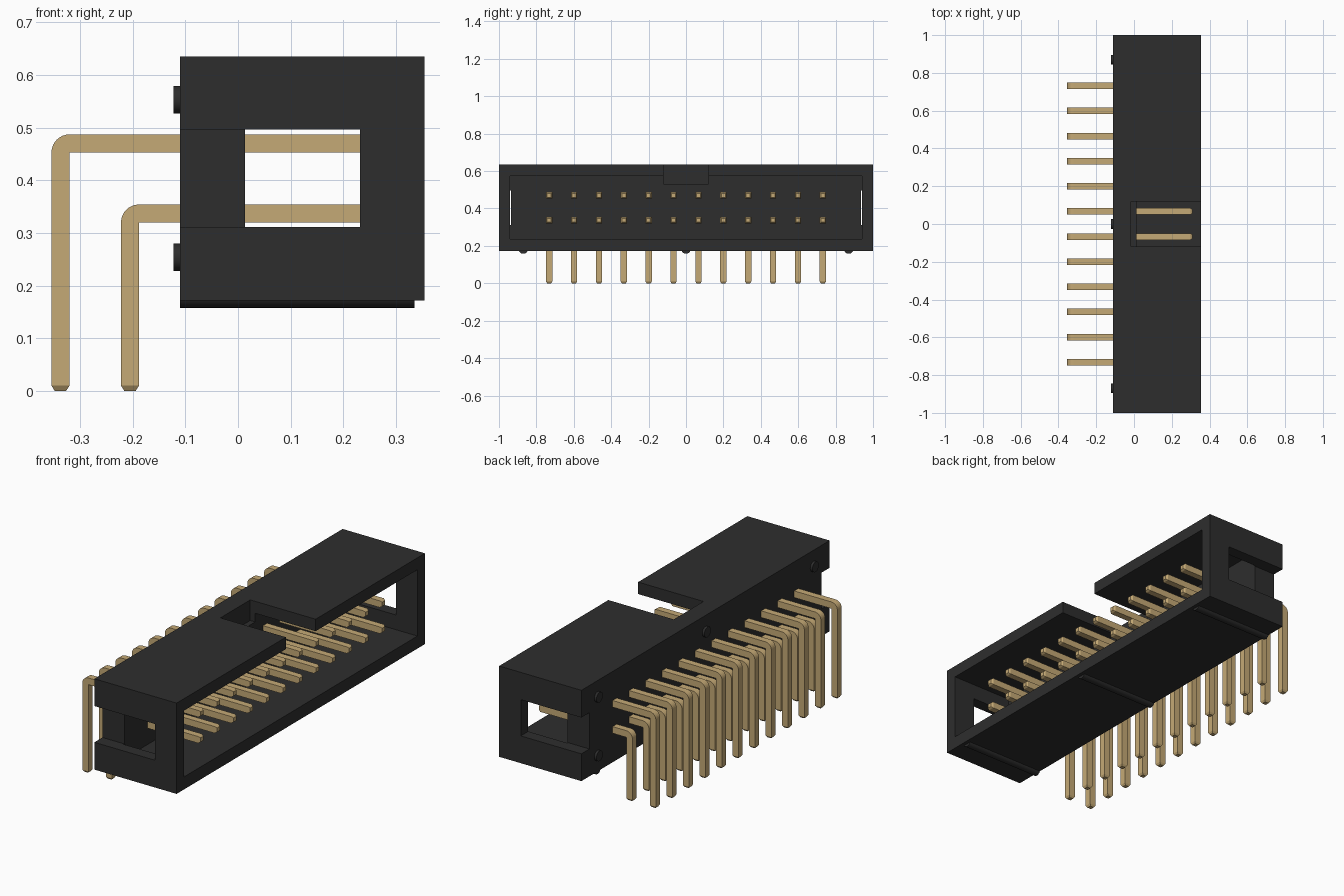
import bpy, bmesh, math
from mathutils import Matrix, Vector

cube = bpy.data.objects.get("Cube")
if cube:
    bpy.data.objects.remove(cube)


def material(name, color):
    m = bpy.data.materials.new(name)
    m.use_nodes = True
    m.diffuse_color = (*color, 1)
    bsdf = m.node_tree.nodes["Principled BSDF"]
    bsdf.inputs["Base Color"].default_value = (*color, 1)
    bsdf.inputs["Roughness"].default_value = 0.6
    return m


BLACK = material("black plastic", (0.027, 0.027, 0.027))
GOLD = material("gold metal", (0.56, 0.40, 0.18))


def finish(bm, name, mat):
    bmesh.ops.recalc_face_normals(bm, faces=bm.faces)
    mesh = bpy.data.meshes.new(name)
    bm.to_mesh(mesh)
    bm.free()
    mesh.materials.append(mat)
    obj = bpy.data.objects.new(name, mesh)
    bpy.context.collection.objects.link(obj)
    return obj


def box(name, x, y, z):
    bm = bmesh.new()
    bmesh.ops.create_cube(bm, size=1)
    for v in bm.verts:
        v.co = [lo + (c + 0.5) * (hi - lo) for c, (lo, hi) in zip(v.co, (x, y, z))]
    return finish(bm, name, BLACK)


def rod(name, radius, x0, x1, y, z):
    # Cylinder lying along x
    bm = bmesh.new()
    turn = Matrix.Translation(((x0 + x1) / 2, y, z)) @ Matrix.Rotation(math.pi / 2, 4, "Y")
    bmesh.ops.create_cone(bm, cap_ends=True, segments=32, radius1=radius,
                          radius2=radius, depth=x1 - x0, matrix=turn)
    obj = finish(bm, name, BLACK)
    bpy.ops.object.select_all(action="DESELECT")
    obj.select_set(True)
    bpy.context.view_layer.objects.active = obj
    bpy.ops.object.shade_smooth_by_angle(angle=math.radians(30))
    return obj


# Housing: open box with a key slot on top and a window in each end wall
BACK, FRONT = -0.11, 0.354
housing = box("housing", (BACK, FRONT), (-1, 1), (0.172, 0.635))
cutters = [
    box("cavity_cutter", (0.013, 0.5), (-0.94, 0.94), (0.236, 0.574)),
    box("key_slot_cutter", (-0.015, 0.5), (-0.12, 0.12), (0.53, 0.8)),
    box("left_window_cutter", (-0.3, 0.232), (-1.1, -0.935), (0.311, 0.496)),
    box("right_window_cutter", (-0.3, 0.232), (0.935, 1.1), (0.311, 0.496)),
]
bpy.context.view_layer.objects.active = housing
for cutter in cutters:
    cutter.hide_render = True
    mod = housing.modifiers.new("cut", "BOOLEAN")
    mod.operation = "DIFFERENCE"
    mod.solver = "EXACT"
    mod.object = cutter
    bpy.ops.object.modifier_apply(modifier=mod.name)
for cutter in cutters:
    bpy.data.objects.remove(cutter)

# Standoff studs on the back, and ribs under the floor
for i, y in enumerate((-0.87, 0, 0.87)):
    rod(f"upper_stud_{i}", 0.026, -0.122, -0.1, y, 0.553)
    rod(f"lower_stud_{i}", 0.026, -0.122, -0.1, y, 0.254)
    rod(f"floor_rib_{i}", 0.026, BACK, 0.335, y, 0.184)


# Pins: bent square wires with tapered tips
WIRE, TIP, PIN_END, PITCH, COUNT = 0.034, 0.01, 0.309, 0.133, 12


def pin(name, left, top, y):
    path = [(left, TIP)]
    for k in range(9):
        a = math.pi - k * math.pi / 16
        path.append((left + WIRE + WIRE * math.cos(a), top - WIRE + WIRE * math.sin(a)))
    end = PIN_END - TIP
    path += [(end, top), (end, top - WIRE), (left + WIRE, top - WIRE), (left + WIRE, TIP)]
    bm = bmesh.new()
    side = bm.faces.new([bm.verts.new((x, y - WIRE / 2, z)) for x, z in path])
    grown = bmesh.ops.extrude_face_region(bm, geom=[side])["geom"]
    new_verts = [g for g in grown if isinstance(g, bmesh.types.BMVert)]
    bmesh.ops.translate(bm, verts=new_verts, vec=Vector((0, WIRE, 0)))
    bmesh.ops.recalc_face_normals(bm, faces=bm.faces)
    bm.normal_update()
    ends = [f for f in bm.faces
            if all(abs(v.co.z - TIP) < 1e-5 for v in f.verts)
            or all(abs(v.co.x - end) < 1e-5 for v in f.verts)]
    bmesh.ops.inset_individual(bm, faces=ends, thickness=0.009, depth=TIP)
    return finish(bm, name, GOLD)


for i in range(COUNT):
    y = (i - (COUNT - 1) / 2) * PITCH
    pin(f"upper_pin_{i}", -0.354, 0.487, y)
    pin(f"lower_pin_{i}", -0.222, 0.354, y)
